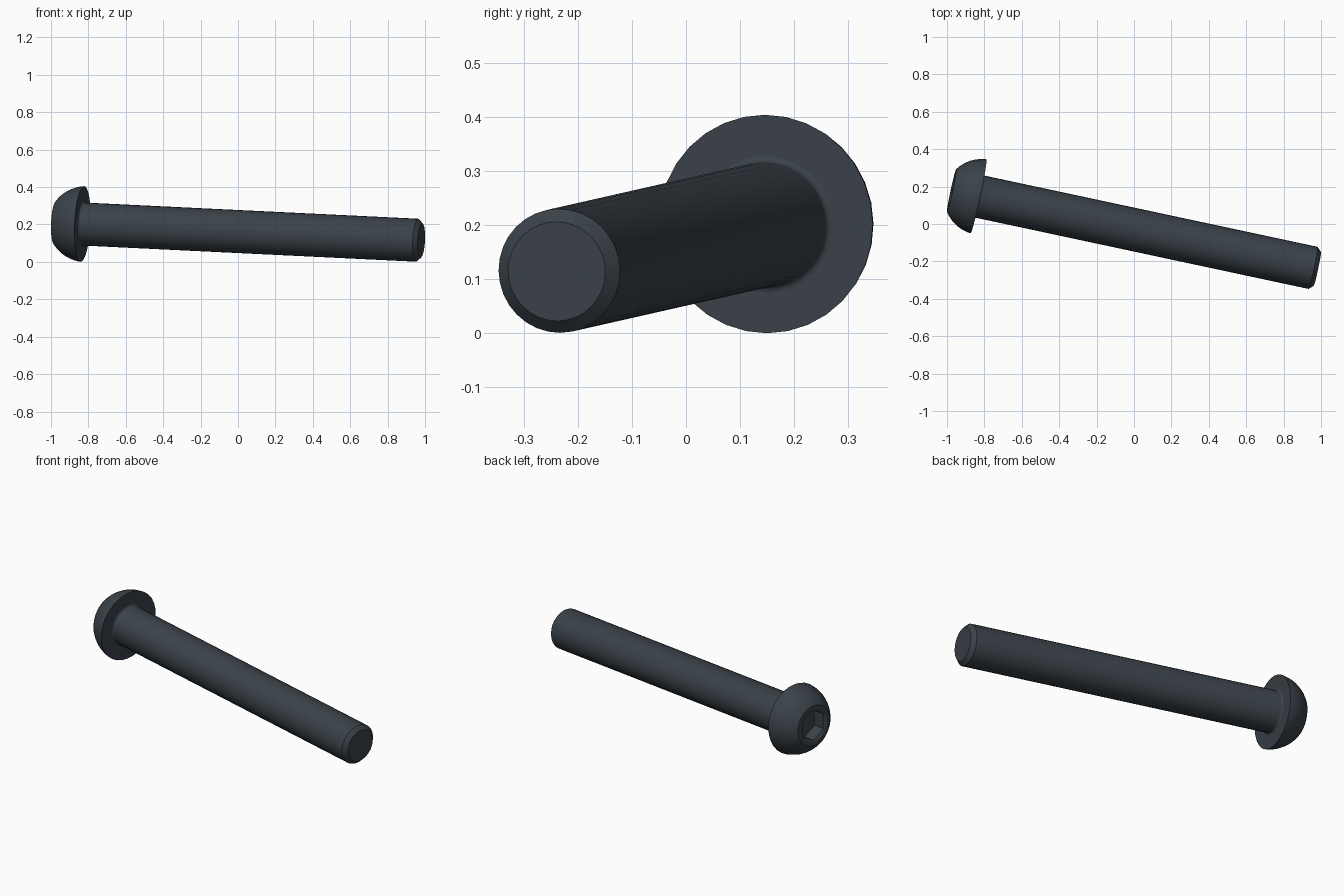
import bpy
import bmesh
from math import cos, sin, pi, radians, asin, sqrt
from mathutils import Matrix, Vector

cube = bpy.data.objects.get("Cube")
if cube:
    bpy.data.objects.remove(cube, do_unlink=True)

SEGMENTS = 32
SHAFT_R, SHAFT_LEN, CHAMFER, FILLET = 0.115, 1.855, 0.023, 0.012
HEAD_R, HEAD_H, FLAT_R = 0.2025, 0.147, 0.1175
SOCKET_R, SOCKET_DEPTH = 0.089, 0.08

# Local z runs out through the top of the head, origin under the head
axis = Vector((-0.9767, 0.2089, 0.0473))
placement = (Matrix.Translation((-0.8315, 0.148, 0.2025))
             @ axis.to_track_quat('Z', 'Y').to_matrix().to_4x4())

steel = bpy.data.materials.new("dark steel")
steel.use_nodes = True
colour = (0.042, 0.054, 0.066, 1)
steel.diffuse_color = colour
steel.node_tree.nodes["Principled BSDF"].inputs["Base Color"].default_value = colour


def lathe(name, profile, segments=SEGMENTS):
    """Turn a bottom-to-top (radius, height) profile around z, with capped ends."""
    bm = bmesh.new()
    rings = []
    for r, z in profile:
        angles = [pi / 2 + 2 * pi * i / segments for i in range(segments)]
        rings.append([bm.verts.new((r * cos(a), r * sin(a), z)) for a in angles])
    for low, high in zip(rings, rings[1:]):
        for i in range(segments):
            j = (i + 1) % segments
            bm.faces.new((low[i], low[j], high[j], high[i]))
    bm.faces.new(rings[0][::-1])
    bm.faces.new(rings[-1])
    mesh = bpy.data.meshes.new(name)
    bm.to_mesh(mesh)
    bm.free()
    mesh.materials.append(steel)
    obj = bpy.data.objects.new(name, mesh)
    bpy.context.collection.objects.link(obj)
    obj.matrix_world = placement
    return obj


def select_only(obj):
    bpy.ops.object.select_all(action='DESELECT')
    obj.select_set(True)
    bpy.context.view_layer.objects.active = obj


# Shaft: chamfered tip, small fillet where it meets the head
shaft_profile = [(SHAFT_R - CHAMFER, -SHAFT_LEN), (SHAFT_R, -SHAFT_LEN + CHAMFER)]
for i in range(5):
    a = pi / 2 * i / 4
    shaft_profile.append((SHAFT_R + FILLET * (1 - cos(a)), -FILLET * (1 - sin(a))))
shaft_profile.append((SHAFT_R, 0.01))
shaft = lathe("shaft", shaft_profile)

# Head: spherical dome, flat top and a shallow countersink
centre = (HEAD_H**2 + FLAT_R**2 - HEAD_R**2) / (2 * HEAD_H)
dome_r = sqrt(HEAD_R**2 + centre**2)
start, end = asin(-centre / dome_r), asin((HEAD_H - centre) / dome_r)
head_profile = []
for i in range(11):
    a = start + (end - start) * i / 10
    head_profile.append((dome_r * cos(a), centre + dome_r * sin(a)))
head_profile += [(0.095, HEAD_H), (0.072, HEAD_H - 0.012)]
head = lathe("head", head_profile)

# Hexagonal drive socket
cutter = lathe("socket_cutter", [(SOCKET_R, HEAD_H - SOCKET_DEPTH),
                                 (SOCKET_R, HEAD_H + 0.05)], 6)
cutter.hide_render = True
cut = head.modifiers.new("socket", 'BOOLEAN')
cut.operation = 'DIFFERENCE'
cut.solver = 'EXACT'
cut.object = cutter
select_only(head)
bpy.ops.object.modifier_apply(modifier=cut.name)
bpy.data.objects.remove(cutter, do_unlink=True)

for obj in (shaft, head):
    select_only(obj)
    bpy.ops.object.shade_smooth_by_angle(angle=radians(25))
